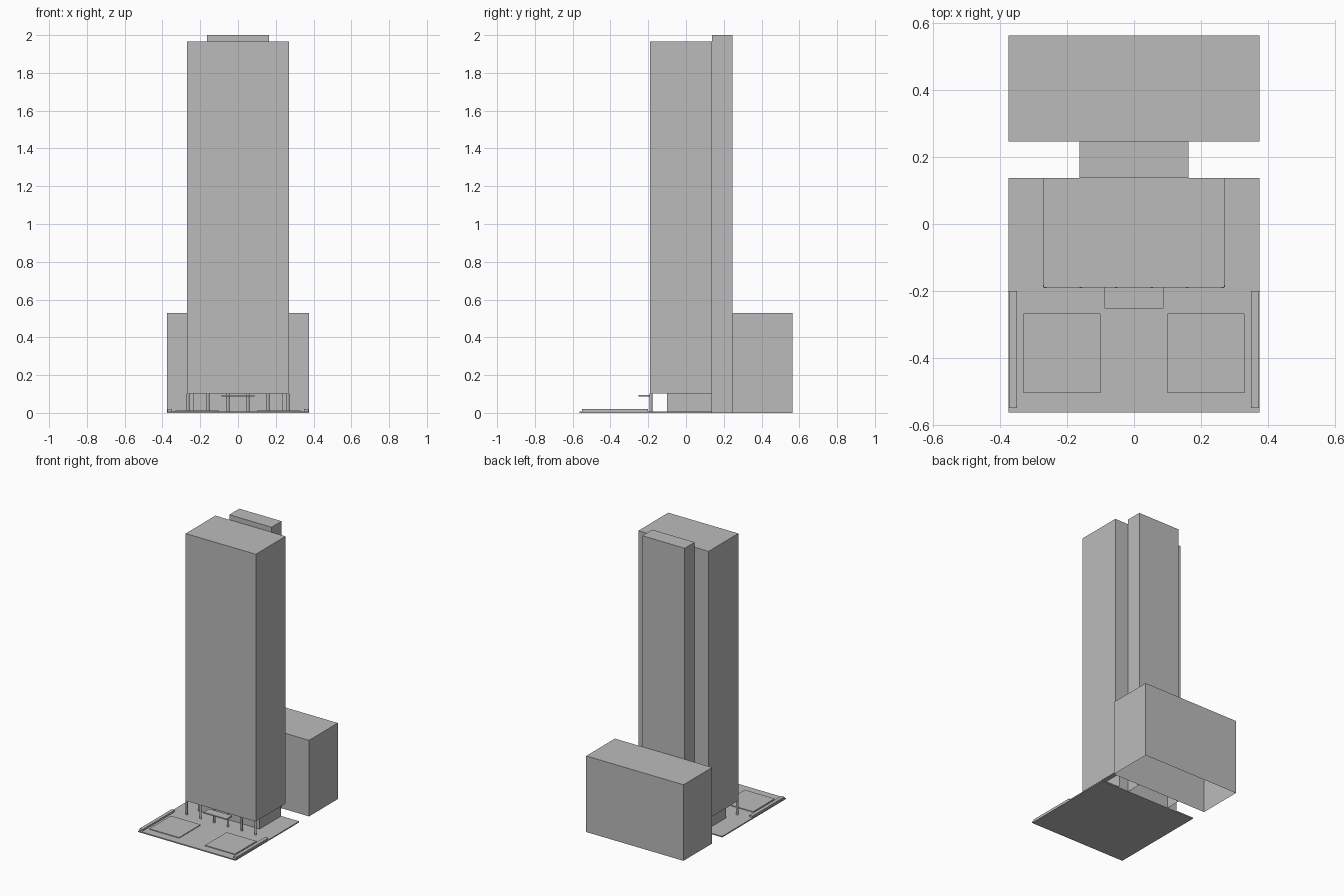
import bpy, bmesh

cube = bpy.data.objects.get("Cube")
if cube:
    bpy.data.objects.remove(cube, do_unlink=True)

grey = bpy.data.materials.new("plain_grey")
grey.use_nodes = True
colour = (0.5, 0.5, 0.5, 1)
grey.diffuse_color = colour
grey.node_tree.nodes["Principled BSDF"].inputs["Base Color"].default_value = colour


def add_object(name, bm):
    mesh = bpy.data.meshes.new(name)
    bm.to_mesh(mesh)
    bm.free()
    mesh.materials.append(grey)
    obj = bpy.data.objects.new(name, mesh)
    bpy.context.collection.objects.link(obj)
    return obj


def box(name, x, y, z, open_bottom=False):
    """Box from (min, max) pairs on each axis."""
    bm = bmesh.new()
    bmesh.ops.create_cube(bm, size=1)
    for v in bm.verts:
        for axis, (low, high) in enumerate((x, y, z)):
            v.co[axis] = high if v.co[axis] > 0 else low
    if open_bottom:
        floor = [f for f in bm.faces if f.normal.z < -0.5]
        bmesh.ops.delete(bm, geom=floor, context="FACES_ONLY")
    return add_object(name, bm)


def column(name, x, y, radius, low, high):
    bm = bmesh.new()
    bmesh.ops.create_cone(bm, cap_ends=True, segments=12, radius1=radius,
                          radius2=radius, depth=high - low)
    obj = add_object(name, bm)
    obj.location = (x, y, (low + high) / 2)


GROUND = 0.008
SOFFIT = 0.103
BACK = 0.137

# Main masses
box("tower", (-0.27, 0.27), (-0.19, BACK), (SOFFIT, 1.965))
box("service_core", (-0.163, 0.163), (BACK, 0.247), (0, 2), True)
box("rear_block", (-0.375, 0.375), (0.247, 0.563), (0, 0.53), True)

# Plaza, recessed lobby and entrance canopy
box("plaza", (-0.375, 0.375), (-0.563, BACK), (0, GROUND))
box("lobby", (-0.237, 0.237), (-0.1, BACK), (GROUND, SOFFIT))
box("canopy", (-0.088, 0.088), (-0.252, -0.19), (0.088, 0.096))

# Raised planting beds and edge walls on both sides
for side, s in (("left", 1), ("right", -1)):
    box(side + "_bed", sorted((0.1 * s, 0.33 * s)), (-0.505, -0.268), (GROUND, 0.013))
    box(side + "_wall", sorted((0.349 * s, 0.373 * s)), (-0.55, -0.2), (GROUND, 0.02))

# Front row of columns
for i in range(6):
    column(f"column_{i + 1}", -0.265 + i * 0.106, -0.185, 0.007, GROUND, SOFFIT)
